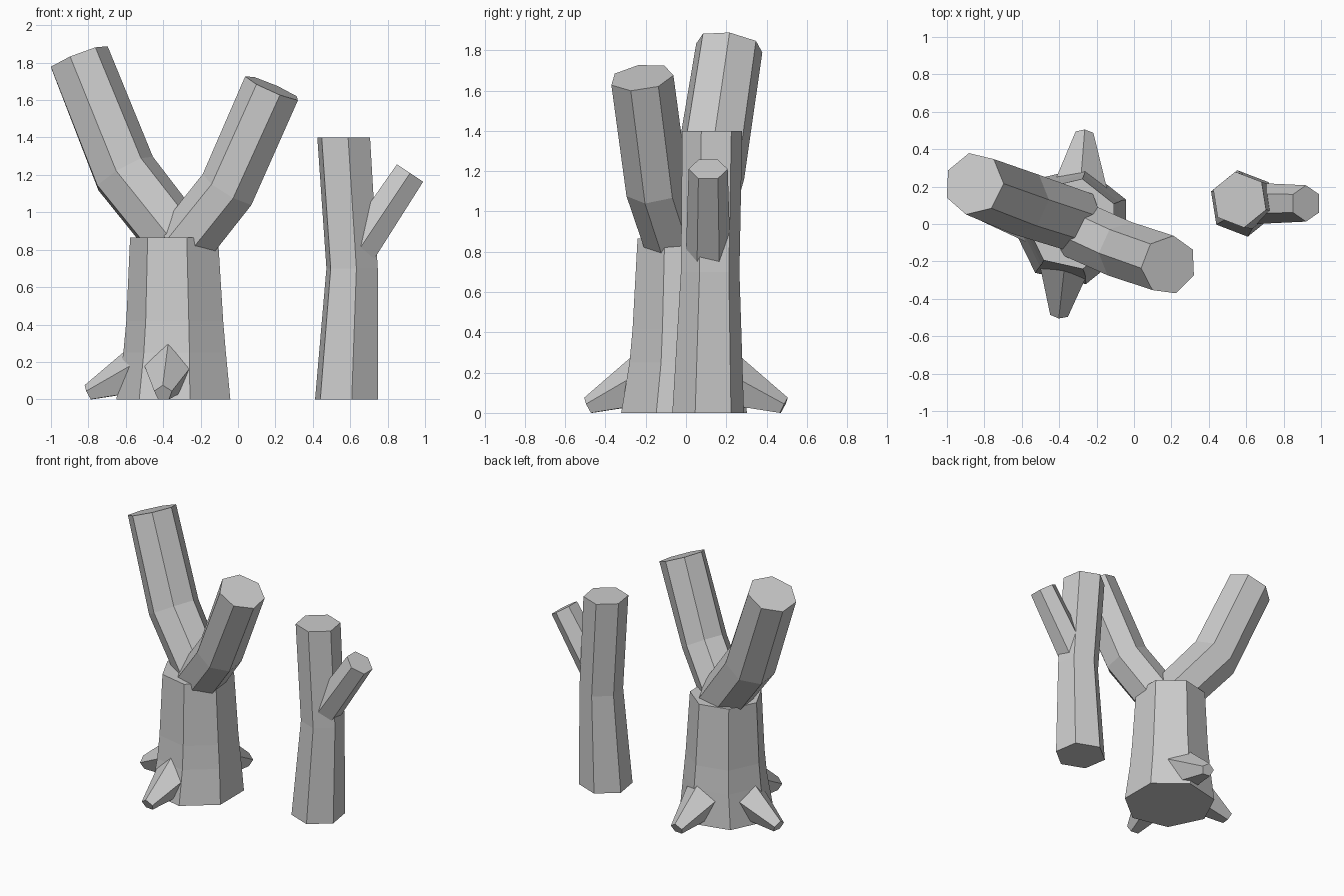
import bpy
from math import cos, sin, radians, tau
from mathutils import Vector

cube = bpy.data.objects.get("Cube")
if cube:
    bpy.data.objects.remove(cube, do_unlink=True)

UP = Vector((0, 0, 1))

bark = bpy.data.materials.new("grey_bark")
bark.use_nodes = True
GREY = (0.6, 0.6, 0.6, 1)
bark.diffuse_color = GREY
bark.node_tree.nodes["Principled BSDF"].inputs["Base Color"].default_value = GREY


def loft(name, path, sides, turn, upright=False, floor=False):
    """Flat-sided tube along (x, y, z, radius) stations.
    Upright rings stay level; others turn with the path, angle zero uppermost."""
    centres = [Vector(p[:3]) for p in path]
    verts = []
    for i, (c, p) in enumerate(zip(centres, path)):
        if upright:
            u, v = Vector((1, 0, 0)), Vector((0, 1, 0))
        else:
            t = Vector()
            if i > 0:
                t += (c - centres[i - 1]).normalized()
            if i < len(path) - 1:
                t += (centres[i + 1] - c).normalized()
            t.normalize()
            u = (UP - t * t.z).normalized()
            v = t.cross(u)
        for k in range(sides):
            a = radians(turn) + tau * k / sides
            q = c + (u * cos(a) + v * sin(a)) * p[3]
            if floor:
                q.z = max(q.z, 0)
            verts.append(q)
    faces = [tuple(reversed(range(sides)))]
    for i in range(len(path) - 1):
        for k in range(sides):
            a, b = i * sides + k, i * sides + (k + 1) % sides
            faces.append((a, b, b + sides, a + sides))
    faces.append(tuple(range(len(verts) - sides, len(verts))))
    mesh = bpy.data.meshes.new(name)
    mesh.from_pydata(verts, [], faces)
    mesh.materials.append(bark)
    mesh.update()
    obj = bpy.data.objects.new(name, mesh)
    bpy.context.collection.objects.link(obj)
    return obj


# Forked tree: flared trunk and two bent limbs
loft("large_trunk", [(-0.33, -0.01, 0, 0.32), (-0.325, 0, 0.25, 0.288),
                     (-0.325, 0, 0.42, 0.272), (-0.33, 0, 0.865, 0.247)],
     7, 26, upright=True)
loft("right_limb", [(-0.31, 0.02, 0.83, 0.17), (-0.61, 0.12, 1.21, 0.178),
                    (-0.855, 0.215, 1.825, 0.17)], 7, 20)
loft("left_limb", [(-0.29, -0.04, 0.82, 0.16), (-0.05, -0.145, 1.125, 0.16),
                   (0.185, -0.22, 1.665, 0.16)], 7, 22)

# Roots: tapered five-sided spurs, flat on the ground
for name, start, tip in (
        ("front_root", (-0.365, -0.17), (-0.4, -0.485)),
        ("back_root", (-0.29, 0.17), (-0.265, 0.485)),
        ("side_root", (-0.48, 0.02), (-0.8, 0.06))):
    loft(name, [(*start, 0.17, 0.155), (*tip, 0.03, 0.05)], 5, 0, floor=True)

# Small tree: six-sided trunk with one stub
loft("small_trunk", [(0.58, 0.11, 0, 0.18), (0.61, 0.12, 0.7, 0.147),
                     (0.565, 0.13, 1.4, 0.151)], 6, -21, upright=True)
loft("small_branch", [(0.65, 0.11, 0.805, 0.11), (0.92, 0.11, 1.21, 0.097)], 6, 30)
